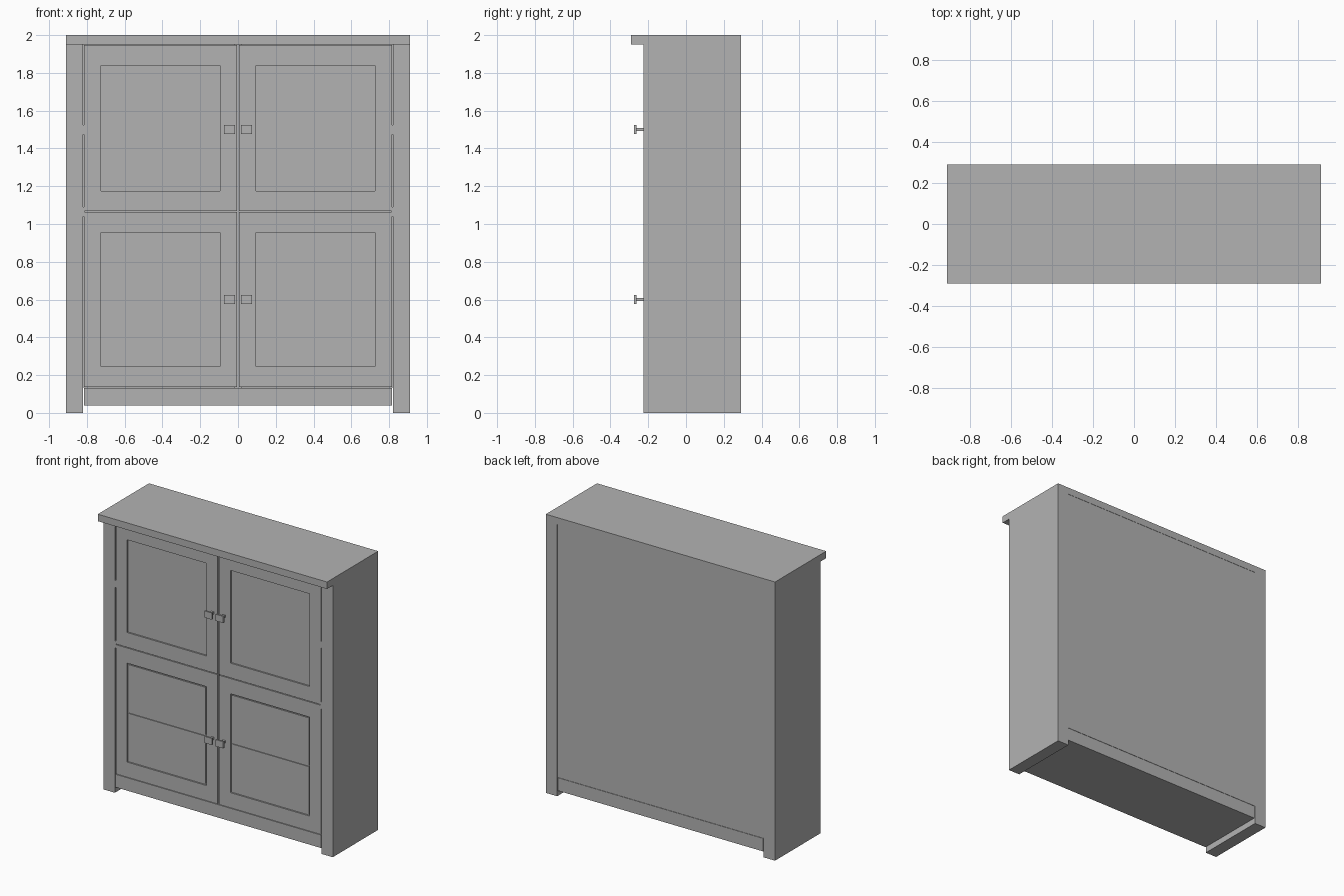
import bpy

old = bpy.data.objects.get("Cube")
if old:
    bpy.data.objects.remove(old, do_unlink=True)

grey = bpy.data.materials.new("plain grey")
grey.use_nodes = True
COLOUR = (0.45, 0.45, 0.45, 1)
grey.diffuse_color = COLOUR
grey.node_tree.nodes["Principled BSDF"].inputs["Base Color"].default_value = COLOUR


def box(name, x, y, z):
    """Box from its (low, high) extents on each axis."""
    lo, hi = zip(sorted(x), sorted(y), sorted(z))
    bpy.ops.mesh.primitive_cube_add(size=1, location=[(a + b) / 2 for a, b in zip(lo, hi)])
    ob = bpy.context.object
    ob.name = name
    ob.scale = [b - a for a, b in zip(lo, hi)]
    bpy.ops.object.transform_apply(location=False, rotation=False, scale=True)
    ob.data.materials.append(grey)
    return ob


FRONT, BACK = -0.225, 0.29
DOOR = (-0.223, -0.195)
INNER, OUTER = 0.095, 0.725      # door panel opening, from the centre

# Carcass
box("top_board", (-0.91, 0.91), (-0.29, BACK), (1.95, 2.0))
box("base_plinth", (-0.815, 0.815), (-0.223, BACK - 0.002), (0.04, 0.133))
box("back_panel", (-0.82, 0.82), (0.265, BACK - 0.002), (0.135, 1.95))
box("middle_shelf", (-0.82, 0.82), (-0.19, 0.265), (1.05, 1.08))
box("centre_divider", (-0.02, 0.02), (-0.19, 0.265), (0.133, 1.95))


def door(side, s, level, bottom, top, low, high):
    """Framed door with a recessed panel."""
    name = f"{level}_{side}_door"

    def part(label, x0, x1, y, z):
        return box(f"{name}_{label}", (s * x0, s * x1), y, z)

    part("inner_stile", 0.006, INNER, DOOR, (bottom, top))
    part("outer_stile", OUTER, 0.814, DOOR, (bottom, top))
    part("bottom_rail", INNER, OUTER, DOOR, (bottom, low))
    part("top_rail", INNER, OUTER, DOOR, (high, top))
    part("panel", INNER, OUTER, (-0.212, -0.197), (low, high))
    if level == "lower":
        # Two raised boards with a groove around each
        mid = (low + high) / 2
        for label, z in (("lower_board", (low + 0.01, mid - 0.005)),
                         ("upper_board", (mid + 0.005, high - 0.01))):
            part(label, INNER + 0.01, OUTER - 0.01, (-0.218, -0.21), z)

    # Square knob on a thin stem
    z = 1.5 if level == "upper" else 0.6
    part("knob_stem", 0.035, 0.055, (-0.265, -0.215), (z - 0.008, z + 0.008))
    part("knob_plate", 0.015, 0.075, (-0.275, -0.263), (z - 0.024, z + 0.024))


for side, s in (("left", 1), ("right", -1)):
    box(f"{side}_side", (s * 0.82, s * 0.91), (FRONT, BACK), (0, 1.95))
    door(side, s, "lower", 0.137, 1.064, 0.245, 0.955)
    door(side, s, "upper", 1.069, 1.947, 1.175, 1.84)
    # Hinge pins in the gap beside the doors
    for label, z in (("upper", 1.5), ("middle", 1.065)):
        box(f"{side}_{label}_hinge", (s * 0.812, s * 0.82), (-0.224, -0.2), (z - 0.025, z + 0.025))
